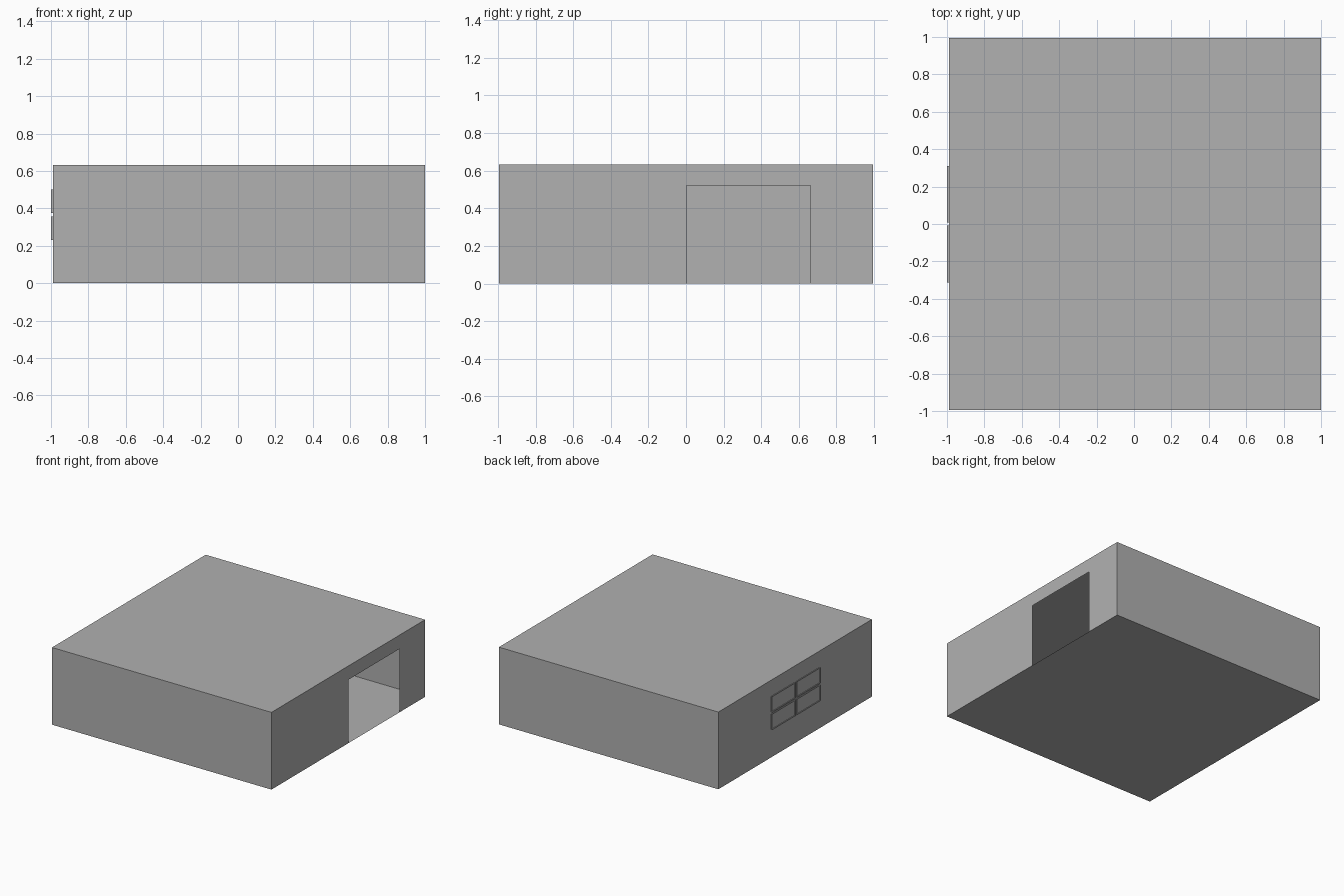
import bpy, bmesh
from mathutils import Vector

if "Cube" in bpy.data.objects:
    bpy.data.objects.remove(bpy.data.objects["Cube"])

X0, X1, Y, H = -0.99, 1.0, 0.995, 0.633   # shell extents
RIM_DEPTH = 0.01

grey = bpy.data.materials.new("dark_grey")
grey.diffuse_color = (0.44, 0.44, 0.44, 1)
grey.use_nodes = True
grey.node_tree.nodes["Principled BSDF"].inputs["Base Color"].default_value = grey.diffuse_color


def finish(bm, name):
    bmesh.ops.remove_doubles(bm, verts=bm.verts, dist=1e-5)
    me = bpy.data.meshes.new(name)
    bm.to_mesh(me)
    bm.free()
    me.materials.append(grey)
    ob = bpy.data.objects.new(name, me)
    bpy.context.collection.objects.link(ob)
    return ob


def quad(bm, pts):
    return bm.faces.new([bm.verts.new(p) for p in pts])


def sheet(name, pts):
    bm = bmesh.new()
    quad(bm, pts)
    return finish(bm, name)


def side_wall(bm, x, ys, zs, skip=()):
    """Grid of thin wall cells at x, facing away from the centre; returns cells by (column, row)."""
    cells = {}
    for i in range(len(ys) - 1):
        for j in range(len(zs) - 1):
            if (i, j) in skip:
                continue
            a, b, c, d = ys[i], ys[i + 1], zs[j], zs[j + 1]
            pts = [(x, a, c), (x, b, c), (x, b, d), (x, a, d)]
            cells[i, j] = quad(bm, pts if x > 0 else pts[::-1])
    return cells


# Floor, roof, front and back walls: thin sheets
sheet("floor", [(X0, -Y, 0), (X0, Y, 0), (X1, Y, 0), (X1, -Y, 0)])
sheet("roof", [(X0, -Y, H), (X1, -Y, H), (X1, Y, H), (X0, Y, H)])
sheet("front_wall", [(X0, -Y, 0), (X1, -Y, 0), (X1, -Y, H), (X0, -Y, H)])
sheet("back_wall", [(X1, Y, 0), (X0, Y, 0), (X0, Y, H), (X1, Y, H)])

# Right wall with an open doorway
bm = bmesh.new()
side_wall(bm, X1, [-Y, 0.003, 0.663, Y], [0, 0.52, H], skip={(1, 0)})
finish(bm, "door_wall")

# Left wall with four window panes, each edged by a thin outward rim
bm = bmesh.new()
cells = side_wall(bm, X0, [-Y, -0.314, -0.008, 0.008, 0.311, Y],
                  [0, 0.23, 0.357, 0.374, 0.5, H])
for i in (1, 3):
    for j in (1, 3):
        rim = bmesh.ops.extrude_edge_only(bm, edges=cells[i, j].edges)["geom"]
        verts = [g for g in rim if isinstance(g, bmesh.types.BMVert)]
        bmesh.ops.translate(bm, verts=verts, vec=Vector((-RIM_DEPTH, 0, 0)))
finish(bm, "window_wall")
